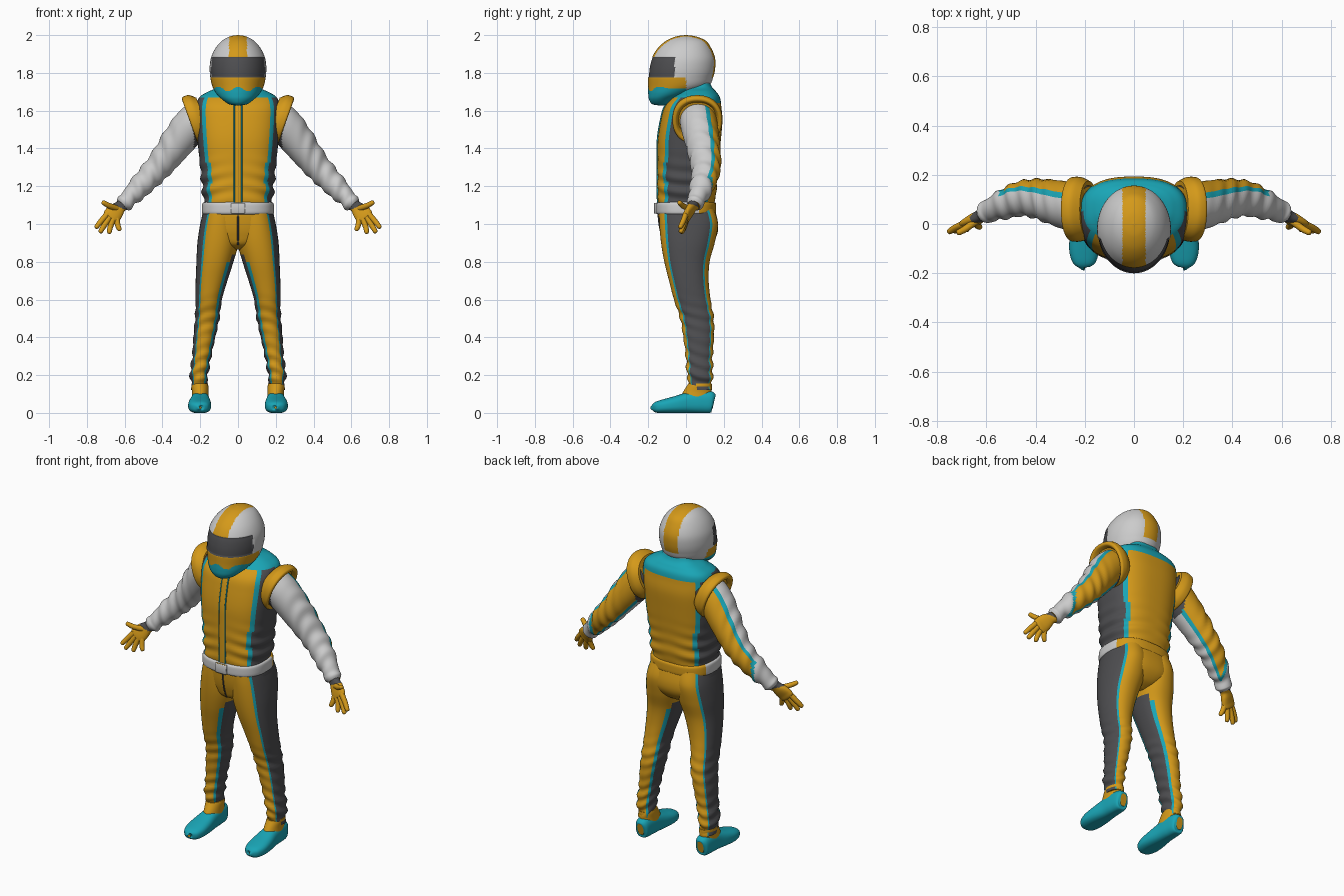
import bpy, bmesh, math
from mathutils import Vector

ORANGE, CYAN, DARK, PALE = range(4)
MATS = []
for name, rgb in (("orange", (0.66, 0.32, 0.01)), ("cyan", (0.01, 0.38, 0.47)),
                  ("dark_grey", (0.075, 0.075, 0.08)), ("pale_grey", (0.62, 0.62, 0.62))):
    m = bpy.data.materials.new(name)
    m.diffuse_color = (*rgb, 1)
    MATS.append(m)


def smooth_rows(rows, n):
    """Catmull-Rom interpolation of section tuples."""
    out, last = [], len(rows) - 1
    for i in range(last):
        a, b, c, d = rows[max(i - 1, 0)], rows[i], rows[i + 1], rows[min(i + 2, last)]
        for k in range(n):
            t = k / n
            out.append([0.5 * (2 * q + (r - p) * t + (2 * p - 5 * q + 4 * r - s) * t * t
                               + (3 * q - p - 3 * r + s) * t ** 3)
                        for p, q, r, s in zip(a, b, c, d)])
    return out + [list(rows[-1])]


def loft(name, rows, color, axis=None, ref=(0, 1, 0), segs=48, n=6, power=2.0,
         disp=None, mirror=False, floor=False):
    """Skin superellipse sections (x, y, z, ra, rb); color is an index or f(p, c, s)."""
    rows = smooth_rows(rows, n)
    pts = [Vector(r[:3]) for r in rows]
    ref = Vector(ref)
    bm = bmesh.new()
    rings = []
    for i, r in enumerate(rows):
        t = Vector(axis) if axis else pts[min(i + 1, len(pts) - 1)] - pts[max(i - 1, 0)]
        t.normalize()
        a = ref.cross(t).normalized()
        b = t.cross(a)
        ring = []
        for j in range(segs):
            th = math.tau * j / segs
            c, s = math.cos(th), math.sin(th)
            u = math.copysign(abs(c) ** (2 / power), c)
            v = math.copysign(abs(s) ** (2 / power), s)
            p = pts[i] + a * u * max(r[3], 0.001) + b * v * max(r[4], 0.001)
            if disp:
                p += (a * c + b * s) * disp(p, c, s)
            if floor:
                p.z = max(p.z, 0)
            ring.append(bm.verts.new(p))
        rings.append(ring)
    for lo, hi in zip(rings, rings[1:]):
        for j in range(segs):
            k = (j + 1) % segs
            f = bm.faces.new((lo[j], lo[k], hi[k], hi[j]))
            th = math.tau * (j + 0.5) / segs
            f.material_index = (color(f.calc_center_median(), math.cos(th), math.sin(th))
                                if callable(color) else color)
    for ring in (rings[0], rings[-1]):
        f = bm.faces.new(ring)
        f.material_index = f.edges[0].link_faces[0].material_index
    bmesh.ops.recalc_face_normals(bm, faces=bm.faces[:])
    for f in bm.faces:
        f.smooth = len(f.verts) == 4
    me = bpy.data.meshes.new(name)
    bm.to_mesh(me)
    bm.free()
    for m in MATS:
        me.materials.append(m)
    ob = bpy.data.objects.new(name, me)
    bpy.context.collection.objects.link(ob)
    if mirror:
        ob.modifiers.new("mirror", 'MIRROR')
    return ob


def bell(x, mid, width):
    return math.exp(-((x - mid) / width) ** 2)


UP = (0, 0, 1)


# Torso with zigzag side stripes and shoulder yoke
def torso_color(p, c, s):
    if p.z > 1.745:
        return PALE
    if p.z > (1.64 if s > 0 else 1.668):
        return CYAN
    saw = abs((p.z * 11) % 2 - 1) * 0.1 * bell(p.z, 1.28, 0.14)
    if abs(c) > 0.81 - saw * 0.4:
        return DARK
    return CYAN if abs(c) > 0.71 - saw else ORANGE


def torso_folds(p, c, s):
    return 0.006 * bell(p.z, 1.2, 0.11) * math.sin(p.z * 85 + 3 * abs(c) + s) * (0.3 + abs(c))


torso = [(1.04, .183, 0, .148), (1.10, .178, 0, .148), (1.16, .187, .005, .155), (1.25, .195, .007, .158),
         (1.35, .205, .012, .163), (1.45, .215, .018, .167), (1.55, .222, .03, .163),
         (1.62, .222, .037, .15), (1.67, .205, .055, .125), (1.70, .16, .065, .095),
         (1.73, .10, .06, .075), (1.79, .085, .04, .075)]
loft("torso", [(0, y, z, rx, ry) for z, rx, y, ry in torso], torso_color, UP,
     segs=72, n=8, power=2.6, disp=torso_folds)


# Hips and legs
def trouser_color(p, c, s):
    if c > 0.74 or (c < -0.8 and p.z < 0.84):
        return DARK
    return CYAN if c > 0.6 or (c < -0.62 and p.z < 0.8) else ORANGE


def leg_folds(p, c, s):
    w = 0.006 * bell(p.z, 0.24, 0.11) + 0.004 * bell(p.z, 0.5, 0.08)
    return w * math.sin(p.z * 95 + 2 * c + 2.5 * s)


loft("hips", [(0, .01, .865, .03, .06), (0, .01, .89, .10, .115), (0, .018, .94, .18, .145),
              (0, .015, 1.0, .196, .155), (0, .003, 1.08, .183, .15)],
     lambda p, c, s: trouser_color(p, abs(c), s), UP, segs=72, power=2.5)
leg = [(.12, .203, .078, .043, .058), (.16, .205, .076, .041, .06), (.20, .207, .074, .047, .068),
       (.30, .192, .07, .05, .071), (.40, .178, .067, .058, .081), (.50, .163, .058, .064, .089),
       (.60, .155, .033, .07, .097), (.70, .14, .015, .084, .105), (.80, .122, .005, .098, .12),
       (.90, .106, .01, .109, .142), (1.0, .097, .014, .103, .155), (1.08, .088, .003, .092, .145)]
loft("leg", [(x, y, z, rx, ry) for z, x, y, rx, ry in leg], trouser_color, UP,
     n=8, power=2.2, disp=leg_folds, mirror=True)

# Belt, buckle and front zip
loft("belt", [(0, 0, 1.05, .178, .145), (0, 0, 1.056, .19, .158), (0, 0, 1.083, .191, .16),
              (0, 0, 1.11, .188, .158), (0, 0, 1.116, .178, .145)],
     lambda p, c, s: PALE if s < .35 else ORANGE, UP, segs=72, n=3, power=2.6)
loft("buckle", [(0, -.158, 1.056, .033, .008), (0, -.16, 1.06, .037, .01),
                (0, -.16, 1.106, .037, .01), (0, -.158, 1.11, .033, .008)],
     PALE, UP, segs=32, n=2, power=6)
front = [(-.148, 1.11), (-.15, 1.16), (-.151, 1.25), (-.151, 1.35), (-.149, 1.45),
         (-.133, 1.55), (-.113, 1.62), (-.07, 1.67)]
loft("zip_flap", [(0, y, z, .018, .005) for y, z in front], ORANGE, UP, segs=16, power=4)
loft("zip_piping", [(.02, y - .001, z, .0035, .005) for y, z in front],
     CYAN, UP, segs=10, mirror=True)
loft("fly_seam", [(0, -.108, .89, .004, .004), (0, -.129, .94, .004, .004),
                  (0, -.142, 1.0, .004, .004), (0, -.148, 1.06, .004, .004)], DARK, UP, segs=10)


# Sleeves, orange at the back with a cyan stripe
def sleeve_color(p, c, s):
    if p.x < 0.235:
        return DARK
    if p.x < 0.55 and s > 0.36:
        return ORANGE if s > 0.58 and p.x < 0.53 else CYAN
    return PALE


def sleeve_folds(p, c, s):
    w = 0.005 * bell(p.x, 0.41, 0.07) + 0.005 * bell(p.x, 0.54, 0.05)
    return w * math.sin(p.x * 120 + 2.5 * c - 2 * s)


loft("sleeve", [(.18, .06, 1.585, .09, .095), (.25, .07, 1.52, .097, .098), (.33, .09, 1.42, .087, .09),
                (.41, .105, 1.315, .073, .078), (.47, .10, 1.25, .066, .07), (.54, .075, 1.175, .056, .058),
                (.583, .057, 1.13, .044, .046), (.603, .047, 1.11, .046, .046), (.615, .042, 1.098, .034, .034)],
     sleeve_color, n=10, disp=sleeve_folds, mirror=True)

# Vest caps over the shoulders
loft("shoulder_cap", [(.185, .06, 1.57, .105, .115), (.215, .06, 1.56, .13, .13),
                      (.24, .06, 1.55, .134, .132), (.252, .06, 1.545, .13, .128),
                      (.254, .061, 1.544, .115, .114), (.235, .061, 1.55, .10, .10)],
     ORANGE, axis=(.94, 0, -.34), n=4, power=2.2, mirror=True)

# Gloves
loft("glove_palm", [(.603, .046, 1.108, .037, .034), (.622, .034, 1.093, .032, .025),
                    (.642, .022, 1.073, .042, .023), (.662, .008, 1.05, .047, .02),
                    (.677, 0, 1.032, .043, .017), (.682, -.004, 1.026, .025, .008)],
     lambda p, c, s: DARK if p.z - .4 * p.x > .838 else ORANGE, segs=32, power=2.3, mirror=True)
fingers = {
    "index_finger": ((.69, 0, 1.055), (.725, -.015, 1.015), (.749, -.03, .985)),
    "middle_finger": ((.677, 0, 1.04), (.708, -.015, .993), (.727, -.027, .961)),
    "ring_finger": ((.66, 0, 1.03), (.676, -.012, .985), (.681, -.022, .957)),
    "little_finger": ((.642, .005, 1.03), (.637, -.005, .995), (.628, -.012, .972)),
    "thumb": ((.635, .018, 1.08), (.683, -.018, 1.097), (.712, -.034, 1.113))}
for name, (a, b, c) in fingers.items():
    a, b, c = map(Vector, (a, b, c))
    d = (c - b).normalized()
    loft(name, [(*a, .016, .015), (*b, .0145, .014), (*c, .012, .012),
                (*(c + d * .008), .007, .007), (*(c + d * .0095), .002, .002)],
         ORANGE, segs=16, n=3, mirror=True)

# Shoes with ankle collars
loft("shoe", [(.2, .148, .055, .02, .035), (.2, .135, .057, .039, .056), (.2, .08, .06, .046, .061),
              (.2, .02, .055, .05, .056), (.202, -.05, .044, .059, .046), (.203, -.11, .036, .06, .038),
              (.202, -.155, .03, .047, .03), (.201, -.175, .028, .024, .018), (.2, -.178, .028, .008, .006)],
     CYAN, ref=UP, power=2.6, mirror=True, floor=True)
loft("ankle_collar", [(.2, .052, .07, .046, .088), (.2, .06, .11, .044, .076),
                      (.202, .07, .14, .045, .067), (.203, .074, .155, .043, .062)],
     ORANGE, UP, segs=32, mirror=True)


# Helmet with visor opening, centre stripe and painted chin
def is_visor(p):
    return 1.775 < p.z < 1.885 and p.y < -.06


def helmet_color(p, c, s):
    if is_visor(p):
        return DARK
    if abs(p.x) < .047 and (p.z > 1.885 or (p.y > 0 and p.z > 1.775)):
        return ORANGE
    if p.z <= 1.775 and p.y < .0:
        edge = 1.715 + .012 * math.cos(p.x * 60)
        return ORANGE if p.z > edge else CYAN
    return PALE


helmet = [(1.628, -.125, .015, .02), (1.635, -.125, .05, .055), (1.66, -.118, .085, .078),
          (1.69, -.08, .115, .12), (1.73, -.04, .136, .16), (1.78, -.0275, .147, .1725),
          (1.83, -.02, .15, .175), (1.88, -.0135, .143, .167), (1.93, -.008, .12, .142),
          (1.97, 0, .085, .105), (1.993, 0, .043, .052), (2.0, 0, .003, .003)]
loft("helmet", [(0, y, z, rx, ry) for z, y, rx, ry in helmet], helmet_color, UP, segs=120, n=10,
     disp=lambda p, c, s: -.004 if is_visor(p) else 0)
